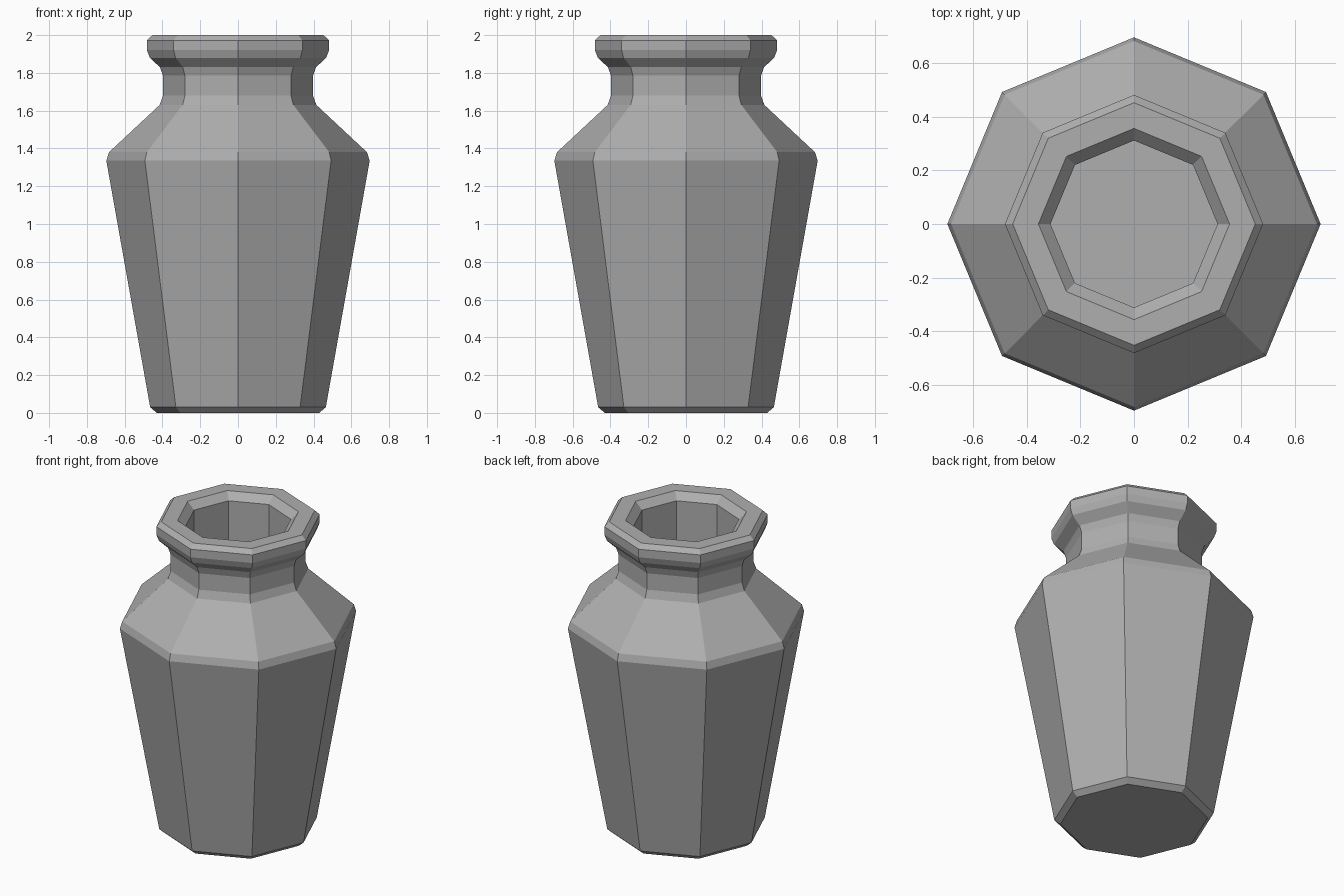
import bpy, bmesh
from math import cos, sin, pi

if "Cube" in bpy.data.objects:
    bpy.data.objects.remove(bpy.data.objects["Cube"])

SIDES = 8

# Profile (radius, height): up the outside, over the lip, down the inside
outer = [(0.43, 0), (0.465, 0.03), (0.697, 1.335), (0.683, 1.38),
         (0.415, 1.63), (0.397, 1.68), (0.397, 1.785), (0.413, 1.83),
         (0.467, 1.88), (0.482, 1.92), (0.482, 1.972), (0.453, 2.0)]
inner = [(0.357, 2.0), (0.312, 1.955), (0.312, 1.66), (0.60, 1.34), (0.38, 0.08)]

# Octagonal rings with a corner on each axis
bm = bmesh.new()
rings = [[bm.verts.new((r * cos(2 * pi * i / SIDES), r * sin(2 * pi * i / SIDES), z))
          for i in range(SIDES)] for r, z in outer + inner]

# Walls between neighbouring rings
for a, b in zip(rings, rings[1:]):
    for i in range(SIDES):
        j = (i + 1) % SIDES
        bm.faces.new((a[i], a[j], b[j], b[i]))

# Underside and inside floor
bm.faces.new(rings[0][::-1])
bm.faces.new(rings[-1])
bmesh.ops.recalc_face_normals(bm, faces=bm.faces)

mesh = bpy.data.meshes.new("vase")
bm.to_mesh(mesh)
bm.free()
vase = bpy.data.objects.new("vase", mesh)
bpy.context.collection.objects.link(vase)

# Dark grey clay
clay = bpy.data.materials.new("grey_clay")
clay.diffuse_color = (0.43, 0.43, 0.43, 1)
clay.use_nodes = True
clay.node_tree.nodes["Principled BSDF"].inputs["Base Color"].default_value = clay.diffuse_color
mesh.materials.append(clay)
